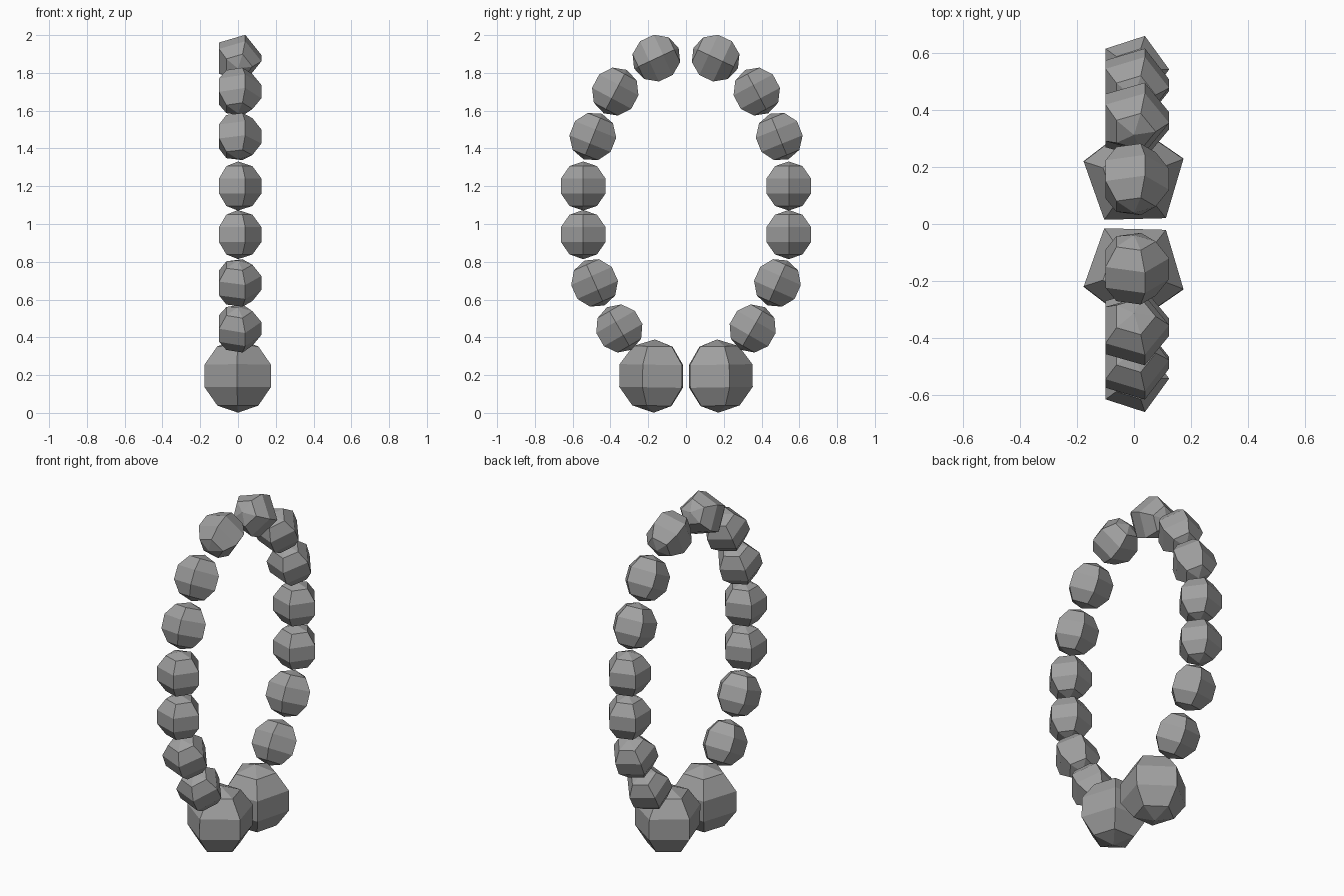
import bpy, bmesh, math
from mathutils import Matrix

cube = bpy.data.objects.get("Cube")
if cube:
    bpy.data.objects.remove(cube, do_unlink=True)

GREY = (0.35, 0.35, 0.35, 1)
grey = bpy.data.materials.new("grey")
grey.use_nodes = True
grey.diffuse_color = GREY
grey.node_tree.nodes["Principled BSDF"].inputs["Base Color"].default_value = GREY


def bead(name, radius, y, z, tilt, turn):
    """Five-sided faceted bead; turn points one corner, tilt leans it about x."""
    bm = bmesh.new()
    bmesh.ops.create_uvsphere(bm, u_segments=5, v_segments=5, radius=radius)
    corner = max(bm.verts, key=lambda v: v.co.xy.length).co
    spin = math.radians(turn) - math.atan2(corner.y, corner.x)
    place = (Matrix.Translation((0, y, z))
             @ Matrix.Rotation(math.radians(tilt), 4, 'X')
             @ Matrix.Rotation(spin, 4, 'Z'))
    mesh = bpy.data.meshes.new(name)
    bm.to_mesh(mesh)
    bm.free()
    mesh.materials.append(grey)
    obj = bpy.data.objects.new(name, mesh)
    obj.matrix_world = place
    bpy.context.collection.objects.link(obj)


# Distance from the middle, height and inward lean of the beads, bottom to top
LOOP = [(.353, .447, -30), (.484, .688, -24), (.544, 1.201 - .257, 0),
        (.544, 1.201, 0), (.4935, 1.463, 22), (.3745, 1.701, 28),
        (.157, 1.878, 65)]

for label, side in (("front", -1), ("back", 1)):
    # Large bead at the bottom, one corner facing outward
    bead(f"{label}_large_bead", .194, side * .168, .195, side, side * 91.5)
    # Small beads up the loop, one corner facing the left side
    for i, (y, z, lean) in enumerate(LOOP, 1):
        bead(f"{label}_small_bead_{i}", .13, side * y, z, side * lean, 0)
